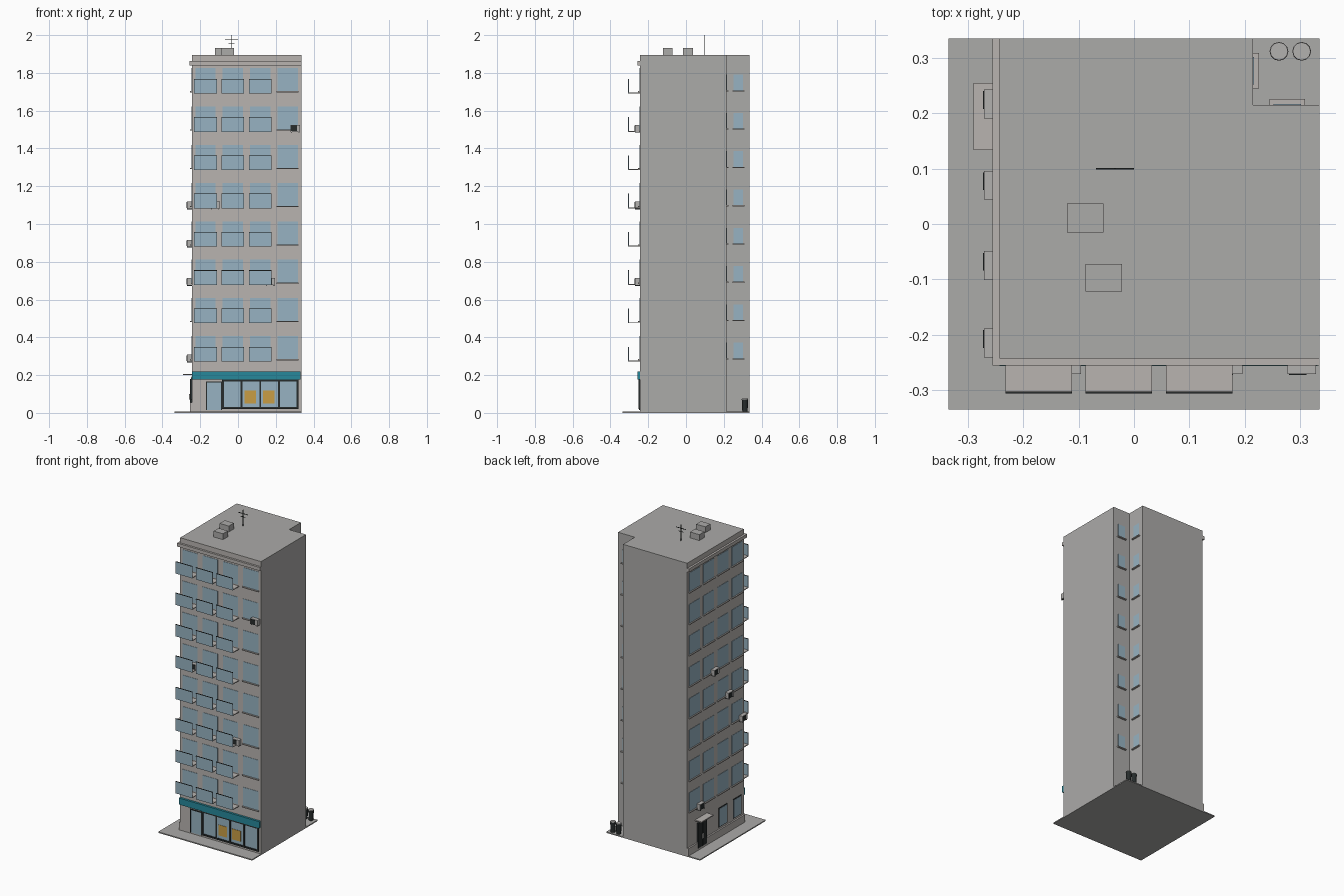
import bpy, bmesh, math

if "Cube" in bpy.data.objects:
    bpy.data.objects.remove(bpy.data.objects["Cube"])

def mat(name, r, g, b):
    m = bpy.data.materials.new(name)
    m.diffuse_color = (r, g, b, 1)
    m.use_nodes = True
    m.node_tree.nodes["Principled BSDF"].inputs["Base Color"].default_value = m.diffuse_color
    return m

FACADE = mat("warm grey facade", 0.48, 0.455, 0.435)
PLAIN = mat("plain grey concrete", 0.41, 0.405, 0.395)
GLASS = mat("pale blue glass", 0.31, 0.45, 0.54)
DARK = mat("dark metal", 0.02, 0.025, 0.025)
TEAL = mat("teal sign", 0.02, 0.25, 0.33)
YELLOW = mat("ochre poster", 0.58, 0.34, 0.06)
UNIT = mat("light grey casing", 0.45, 0.44, 0.43)

W, E, N = -0.243, 0.335, 0.215   # street wall, far wall, notch wall
H = 1.895


def finish(bm, name, *mats):
    bmesh.ops.recalc_face_normals(bm, faces=bm.faces)
    me = bpy.data.meshes.new(name)
    bm.to_mesh(me)
    bm.free()
    for m in mats:
        me.materials.append(m)
    ob = bpy.data.objects.new(name, me)
    bpy.context.collection.objects.link(ob)
    return ob


def boxes(name, m, *spans):
    """One object from boxes given as (x0, x1, y0, y1, z0, z1)."""
    bm = bmesh.new()
    for s in spans:
        vs = bmesh.ops.create_cube(bm, size=1)["verts"]
        for v in vs:
            v.co = [(s[2*i] + s[2*i+1]) / 2 + v.co[i] * (s[2*i+1] - s[2*i]) for i in range(3)]
    return finish(bm, name, m)


def on_wall(side, u0, u1, d0, d1, z0, z1):
    """Box on a street wall: u runs along the wall, d is the distance out from it."""
    if side == "front":
        return (u0, u1, W - d1, W - d0, z0, z1)
    return (W - d1, W - d0, u0, u1, z0, z1)


# Pavement
boxes("pavement", PLAIN, (-0.335, 0.335, -0.335, 0.335, 0, 0.007))

# Tower with a square notch in the back corner
bm = bmesh.new()
outline = [(W, W), (E, W), (E, N), (N, N), (N, E), (W, E)]
base = bm.faces.new([bm.verts.new((x, y, 0.003)) for x, y in outline])
top = bmesh.ops.extrude_face_region(bm, geom=[base])["geom"]
for v in top:
    if isinstance(v, bmesh.types.BMVert):
        v.co.z = H
bmesh.ops.recalc_face_normals(bm, faces=bm.faces)
for f in bm.faces:
    f.material_index = 0 if f.normal.x < -0.5 or f.normal.y < -0.5 else 1
finish(bm, "tower", FACADE, PLAIN)

# Cornice along both streets, plinth along the side street
boxes("cornice", FACADE, (W - 0.013, E, W - 0.013, W, 1.84, 1.862),
      (W - 0.013, W, W, E, 1.84, 1.862))
boxes("plinth", FACADE, (W - 0.01, W, W, E, 0.005, 0.055))

# Windows, sills and balconies for eight floors
cols = [-0.172 + 0.1448 * i for i in range(4)]
floors = [0.272 + 0.2027 * i for i in range(8)]
panes, sills, slabs, rails, rims = [], [], [], [], []
for z in floors:
    for i, c in enumerate(cols):
        for side in ("front", "left"):
            panes.append(on_wall(side, c - 0.054, c + 0.054, -0.002, 0.002, z + 0.012, z + 0.134))
            if side == "left" or i == 3:
                sills.append(on_wall(side, c - 0.058, c + 0.058, -0.002, 0.01, z + 0.006, z + 0.012))
        if i < 3:
            slabs.append((c - 0.06, c + 0.06, W - 0.062, W, z, z + 0.005))
            rails.append((c - 0.06, c + 0.06, W - 0.063, W - 0.060, z, z + 0.077))
            rims.append((c - 0.06, c + 0.06, W - 0.0635, W - 0.0595, z + 0.075, z + 0.078))
    # small windows inside the notch
    panes += [(N - 0.002, N + 0.002, 0.252, 0.302, z + 0.017, z + 0.1),
              (0.252, 0.302, N - 0.002, N + 0.002, z + 0.017, z + 0.1)]
    sills += [(N, N + 0.011, 0.245, 0.309, z + 0.011, z + 0.017),
              (0.245, 0.309, N, N + 0.011, z + 0.011, z + 0.017)]
boxes("windows", GLASS, *panes)
boxes("window_sills", FACADE, *sills)
boxes("balcony_slabs", FACADE, *slabs)
boxes("balcony_glass", GLASS, *rails)
boxes("balcony_rims", DARK, *rims)

# Air conditioners with grilles and brackets
cases, grilles, brackets = [], [], []
for side, u, floor in (("front", 0.303, 6), ("front", 0.17, 2), ("front", -0.122, 4),
                       ("left", 0.217, 0), ("left", 0.07, 4), ("left", -0.075, 3), ("left", -0.215, 2)):
    z = floors[floor]
    s = -1 if side == "front" else 1
    cases.append(on_wall(side, u - 0.026, u + 0.026, 0.004, 0.028, z, z + 0.036))
    g = u + s * 0.007
    grilles.append(on_wall(side, g - 0.016, g + 0.016, 0.027, 0.03, z + 0.003, z + 0.033))
    for k in (-0.02, 0.02):
        brackets.append(on_wall(side, u + k - 0.002, u + k + 0.002, 0, 0.028, z - 0.005, z))
boxes("air_conditioners", UNIT, *cases)
boxes("air_conditioner_grilles", DARK, *grilles)
boxes("air_conditioner_brackets", DARK, *brackets)

# Shop front: sign, window frame, four panes, posters, glass door
boxes("shop_sign", TEAL, (W, 0.332, W - 0.014, W, 0.178, 0.22))
shop = [-0.08 + 0.099 * i for i in range(5)]
boxes("shop_frame", DARK,
      *[(x - 0.005, x + 0.005, W - 0.008, W, 0.02, 0.177) for x in shop],
      (-0.085, 0.321, W - 0.008, W, 0.02, 0.03), (-0.085, 0.321, W - 0.008, W, 0.167, 0.177))
boxes("shop_glass", GLASS, (-0.08, 0.316, W - 0.003, W, 0.025, 0.172))
boxes("shop_posters", YELLOW, *[(x, x + 0.06, W - 0.005, W, 0.05, 0.118) for x in (0.034, 0.132)])
boxes("shop_door_glass", GLASS, (-0.165, -0.09, W - 0.003, W, 0.015, 0.162))
boxes("shop_door_frame", DARK, (-0.17, -0.165, W - 0.006, W, 0.015, 0.166),
      (-0.091, -0.086, W - 0.006, W, 0.015, 0.166), (-0.17, -0.086, W - 0.006, W, 0.161, 0.166))

# Side entrance with canopy and two ground floor windows
boxes("entrance_canopy", FACADE, (W - 0.047, W, 0.134, 0.255, 0.2, 0.207))
boxes("entrance_doors", DARK, (W - 0.012, W, 0.152, 0.193, 0.02, 0.18),
      (W - 0.012, W, 0.195, 0.237, 0.02, 0.18))
boxes("entrance_handles", UNIT, (W - 0.016, W, 0.186, 0.19, 0.07, 0.1),
      (W - 0.016, W, 0.198, 0.202, 0.07, 0.1))
gw = [(-0.215, -0.13), (-0.07, 0.015)]
boxes("side_window_frames", DARK, *[(W - 0.003, W, a, b, 0.068, 0.192) for a, b in gw])
boxes("side_window_glass", GLASS, *[(W - 0.005, W, a + 0.005, b - 0.005, 0.073, 0.187) for a, b in gw])

# Roof vents and antenna
boxes("roof_vents", PLAIN, (-0.121, -0.055, -0.015, 0.037, H, 1.933),
      (-0.088, -0.022, -0.122, -0.072, H, 1.933))
boxes("antenna", DARK, (-0.0355, -0.0325, 0.0985, 0.1015, H, 2.0),
      (-0.069, 0, 0.0985, 0.1015, 1.974, 1.977), (-0.05, -0.018, 0.0985, 0.1015, 1.953, 1.956))

# Rubbish bins in the notch
for name, m, r0, r1, z0, z1 in (("bins", DARK, 0.014, 0.017, 0.007, 0.072),
                                ("bin_lids", UNIT, 0.017, 0.016, 0.072, 0.076)):
    bm = bmesh.new()
    for x in (0.262, 0.303):
        vs = bmesh.ops.create_cone(bm, cap_ends=True, segments=12, radius1=r0, radius2=r1,
                                   depth=z1 - z0)["verts"]
        bmesh.ops.translate(bm, verts=vs, vec=(x, 0.312, (z0 + z1) / 2))
    finish(bm, name, m)
